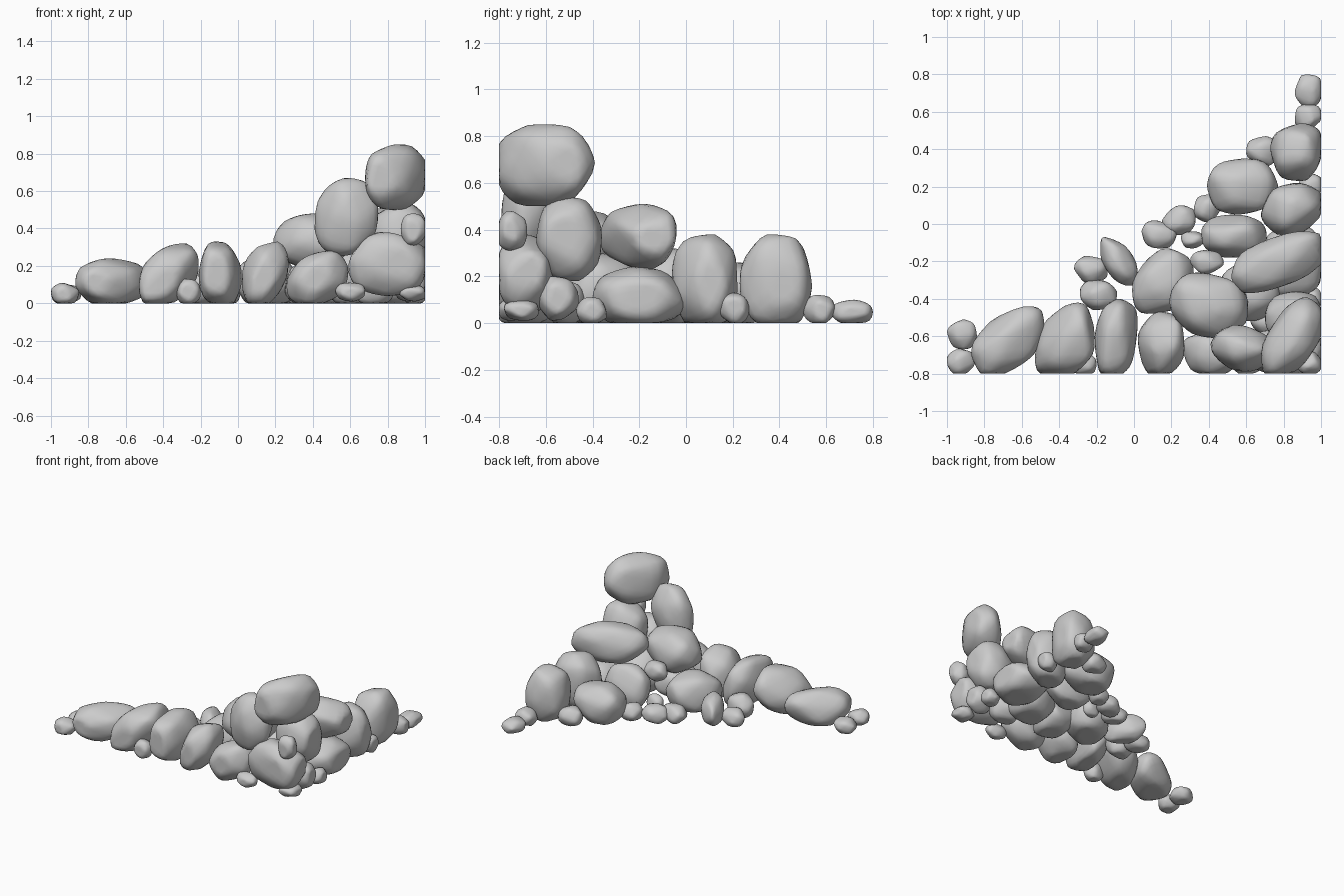
import bpy, bmesh, math, random
from mathutils import Vector

if "Cube" in bpy.data.objects:
    bpy.data.objects.remove(bpy.data.objects["Cube"])

random.seed(7)


def rock(name, x0, x1, y0, y1, z0, z1, lean=(0, 0), points=20):
    """Rounded convex stone filling a box; lean skews it in plan (xy) and front view (xz)."""
    lo, hi = Vector((x0, y0, z0)), Vector((x1, y1, z1))
    fit_lo, fit_hi = lo.copy(), hi.copy()
    # sides on the pile's outer planes overshoot and are then cut flat
    if x1 >= 1:
        fit_hi.x += 0.06 * (x1 - x0)
    if y0 <= -0.8:
        fit_lo.y -= 0.06 * (y1 - y0)
    if z0 <= 0:
        fit_lo.z -= 0.08 * (z1 - z0)

    # jittered, evenly spread points, pushed slightly towards a box
    bm = bmesh.new()
    turn = random.uniform(0, 6.28)
    for i in range(points):
        z = 1 - (2 * i + 1) / points
        a = i * 2.39996 + turn + random.uniform(-0.3, 0.3)
        r = math.sqrt(1 - z * z)
        p = Vector((r * math.cos(a), r * math.sin(a), z + random.uniform(-0.15, 0.15)))
        p /= sum(abs(c) ** 2.8 for c in p) ** (1 / 2.8)
        p.y = lean[0] * p.x + math.sqrt(1 - lean[0] ** 2) * p.y
        p.z = lean[1] * p.x + math.sqrt(1 - lean[1] ** 2) * p.z
        bm.verts.new(p)
    hull = bmesh.ops.convex_hull(bm, input=bm.verts)
    junk = set(hull["geom_interior"]) | set(hull["geom_unused"])
    bmesh.ops.delete(bm, geom=[g for g in junk if isinstance(g, bmesh.types.BMVert)], context='VERTS')

    # soften the ridges
    bmesh.ops.subdivide_edges(bm, edges=bm.edges, cuts=3, use_grid_fill=True)
    for _ in range(3):
        bmesh.ops.smooth_vert(bm, verts=bm.verts, factor=0.5,
                              use_axis_x=True, use_axis_y=True, use_axis_z=True)

    # fit to the box and trim
    for k in range(3):
        vals = [v.co[k] for v in bm.verts]
        a, b = min(vals), max(vals)
        for v in bm.verts:
            c = fit_lo[k] + (v.co[k] - a) / (b - a) * (fit_hi[k] - fit_lo[k])
            v.co[k] = max(lo[k], min(hi[k], c))
    bmesh.ops.recalc_face_normals(bm, faces=bm.faces)
    for f in bm.faces:
        f.smooth = True
    me = bpy.data.meshes.new(name)
    bm.to_mesh(me)
    bm.free()
    bpy.context.collection.objects.link(bpy.data.objects.new(name, me))


# large stones on the ground, along the front, right side and middle
rock("front_boulder", -.87, -.48, -.80, -.44, 0, .24, (.45, 0))
rock("front_boulder", -.53, -.21, -.80, -.42, 0, .32, (.3, .35))
rock("front_boulder", -.21, .02, -.80, -.40, 0, .33, (.2, -.1))
rock("front_boulder", .02, .27, -.80, -.47, 0, .33, (0, .3))
rock("front_boulder", .26, .59, -.80, -.56, 0, .28, (0, .3))
rock("corner_boulder", .59, 1, -.80, -.56, .04, .38)
rock("side_boulder", .67, 1, -.40, 0, 0, .24)
rock("side_boulder", .68, 1, -.06, .22, 0, .38, (.15, 0))
rock("side_boulder", .73, 1, .23, .54, 0, .38)
rock("slope_boulder", .39, .77, .05, .35, 0, .26)
rock("slope_boulder", .36, .71, -.18, .05, 0, .32)
rock("slope_boulder", -.01, .32, -.48, -.13, 0, .26, (.2, 0))
rock("inner_boulder", .45, .78, -.52, -.20, 0, .30)
rock("inner_boulder", .25, .50, -.58, -.28, 0, .22)

# stones stacked on top
rock("upper_boulder", .19, .61, -.61, -.26, .18, .48, (-.1, 0))
rock("upper_boulder", .41, .75, -.79, -.54, .25, .67, (-.2, .1))
rock("upper_boulder", .52, 1, -.37, -.04, .23, .51, (.45, 0))
rock("upper_boulder", .70, 1, -.64, -.36, .18, .54)
rock("top_boulder", .68, 1, -.80, -.39, .50, .85, (.5, .1))
rock("upper_stone", .87, 1, -.80, -.68, .31, .48)
rock("upper_stone", .30, .48, -.27, -.14, .18, .32)

# small stones around the edges
pebbles = [
    (-1, -.84, -.67, -.51, 0, .10), (-1, -.85, -.80, -.67, 0, .11),
    (-.33, -.20, -.80, -.69, 0, .13), (-.29, -.09, -.46, -.30, 0, .17),
    (-.32, -.14, -.32, -.17, 0, .12), (.04, .23, -.13, .02, 0, .12),
    (.15, .33, -.06, .10, 0, .12), (.32, .46, .01, .16, 0, .12),
    (.25, .38, -.13, -.04, 0, .14), (.60, .77, .31, .47, 0, .13),
    (.52, .68, -.80, -.70, .01, .11), (.86, 1, -.78, -.63, .01, .10),
    (.82, 1, -.64, -.46, .01, .20), (.88, 1, -.47, -.34, 0, .11),
    (.88, 1, .14, .27, 0, .13), (.86, 1, .50, .64, 0, .12),
    (.86, 1, .62, .80, 0, .10), (.62, .84, -.60, -.42, 0, .18),
]
for box in pebbles:
    rock("pebble", *box, points=14)
rock("pebble", -.18, .02, -.33, -.07, 0, .20, (-.5, 0))
